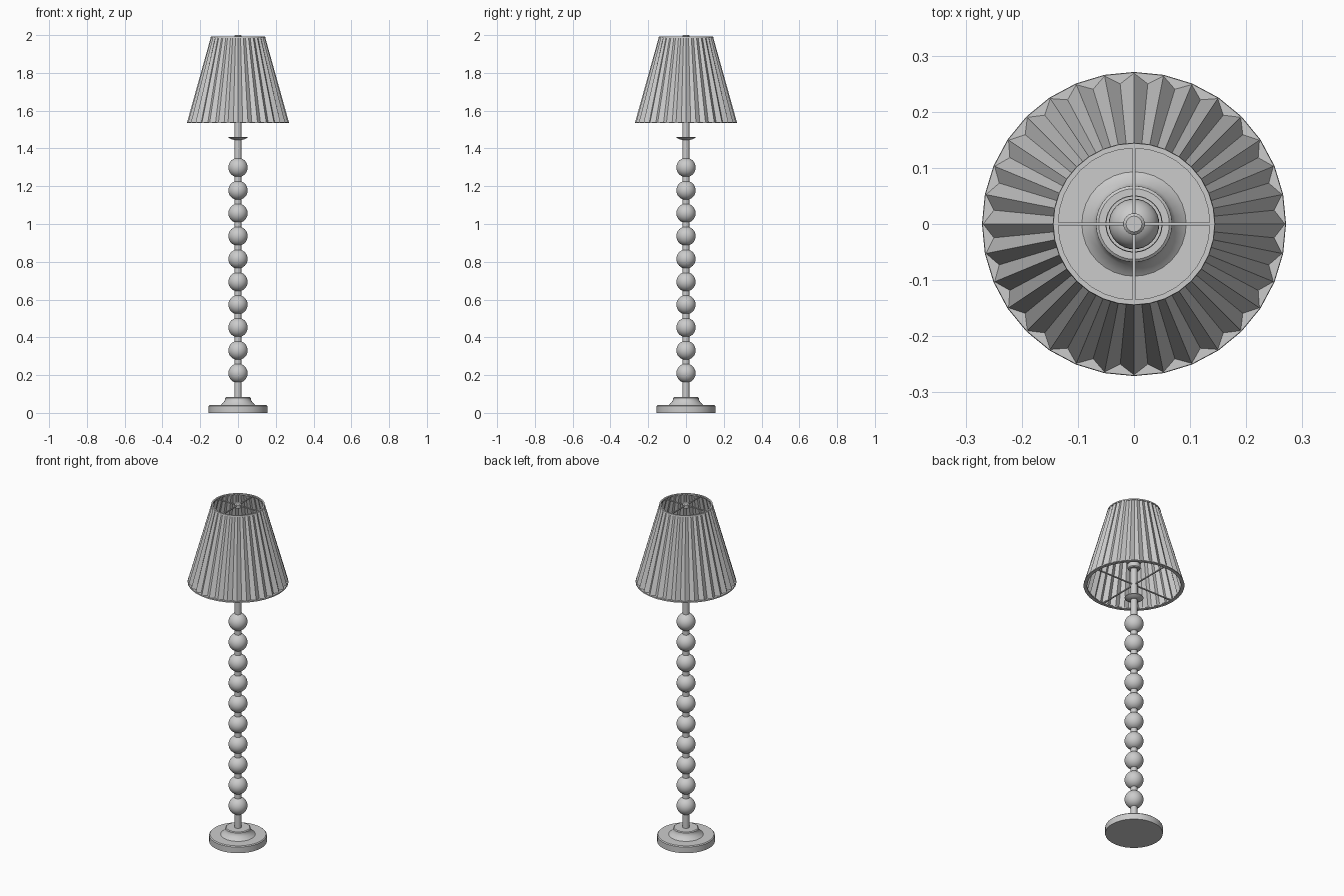
import bpy, bmesh, math
from math import cos, sin, pi

cube = bpy.data.objects.get("Cube")
if cube:
    bpy.data.objects.remove(cube, do_unlink=True)

grey = bpy.data.materials.new("plain grey")
grey.use_nodes = True
colour = (0.6, 0.6, 0.6, 1)
grey.diffuse_color = colour
grey.node_tree.nodes["Principled BSDF"].inputs["Base Color"].default_value = colour


def finish(name, bm, smooth=True):
    bmesh.ops.recalc_face_normals(bm, faces=bm.faces[:])
    mesh = bpy.data.meshes.new(name)
    bm.to_mesh(mesh)
    bm.free()
    mesh.materials.append(grey)
    ob = bpy.data.objects.new(name, mesh)
    bpy.context.collection.objects.link(ob)
    if smooth:
        bpy.ops.object.select_all(action='DESELECT')
        ob.select_set(True)
        bpy.context.view_layer.objects.active = ob
        bpy.ops.object.shade_smooth_by_angle(angle=math.radians(35))
    return ob


def lathe(name, profile, sides=32, closed=False):
    """Spin (radius, height) points about z; a closed profile makes a ring."""
    bm = bmesh.new()
    rings = [[bm.verts.new((r * cos(2 * pi * i / sides), r * sin(2 * pi * i / sides), z))
              for i in range(sides)] for r, z in profile]
    pairs = list(zip(rings, rings[1:]))
    if closed:
        pairs.append((rings[-1], rings[0]))
    else:
        bm.faces.new(rings[0])
        bm.faces.new(rings[-1])
    for a, b in pairs:
        for i in range(sides):
            j = (i + 1) % sides
            bm.faces.new((a[i], a[j], b[j], b[i]))
    return finish(name, bm)


def sphere(name, radius, z):
    bm = bmesh.new()
    bmesh.ops.create_uvsphere(bm, u_segments=32, v_segments=16, radius=radius)
    bmesh.ops.translate(bm, verts=bm.verts, vec=(0, 0, z))
    return finish(name, bm)


def spokes(name, reach, z, half=0.003):
    """Two crossed bars along x and y."""
    bm = bmesh.new()
    for size in ((reach, half, half), (half, reach, half)):
        made = bmesh.ops.create_cube(bm, size=2)["verts"]
        bmesh.ops.scale(bm, vec=size, verts=made)
        bmesh.ops.translate(bm, vec=(0, 0, z), verts=made)
    return finish(name, bm, smooth=False)


# Stepped base
lathe("base", [(0.155, 0), (0.155, 0.036), (0.15, 0.041), (0.093, 0.041), (0.085, 0.047),
               (0.074, 0.06), (0.068, 0.07), (0.068, 0.079), (0.063, 0.083)])

# Pole and stacked balls
lathe("pole", [(0.018, 0.08), (0.018, 1.64)], 24)
for i in range(10):
    sphere(f"ball_{i + 1}", 0.051, 0.21 + 0.121 * i)

# Drip collar, bulb holder and bulb
lathe("collar", [(0.02, 1.445), (0.036, 1.449), (0.05, 1.457), (0.05, 1.461), (0.018, 1.461)])
lathe("bulb_holder", [(0.03, 1.635), (0.034, 1.64), (0.034, 1.665), (0.028, 1.67)])
sphere("bulb", 0.045, 1.7)

# Pleated shade: alternating ridges and valleys
PLEATS = 32
bm = bmesh.new()
low, high = [], []
for i in range(PLEATS * 2):
    a = pi * i / PLEATS
    r_low, r_high = (0.252, 0.137) if i % 2 else (0.27, 0.144)
    low.append(bm.verts.new((r_low * cos(a), r_low * sin(a), 1.537)))
    high.append(bm.verts.new((r_high * cos(a), r_high * sin(a), 1.988)))
for i in range(PLEATS * 2):
    bm.faces.new((low[i - 1], low[i], high[i], high[i - 1]))
finish("pleated_shade", bm, smooth=False)

# Rims at both ends of the shade
lathe("lower_rim", [(0.252, 1.535), (0.271, 1.535), (0.27, 1.541), (0.252, 1.541)], closed=True)
lathe("upper_rim", [(0.135, 1.984), (0.145, 1.984), (0.144, 1.992), (0.135, 1.992)], closed=True)

# Wire frame and top hub
spokes("lower_spokes", 0.255, 1.54)
spokes("upper_spokes", 0.137, 1.987)
lathe("top_hub", [(0.018, 1.975), (0.019, 1.995), (0.014, 2.0)], 24)
